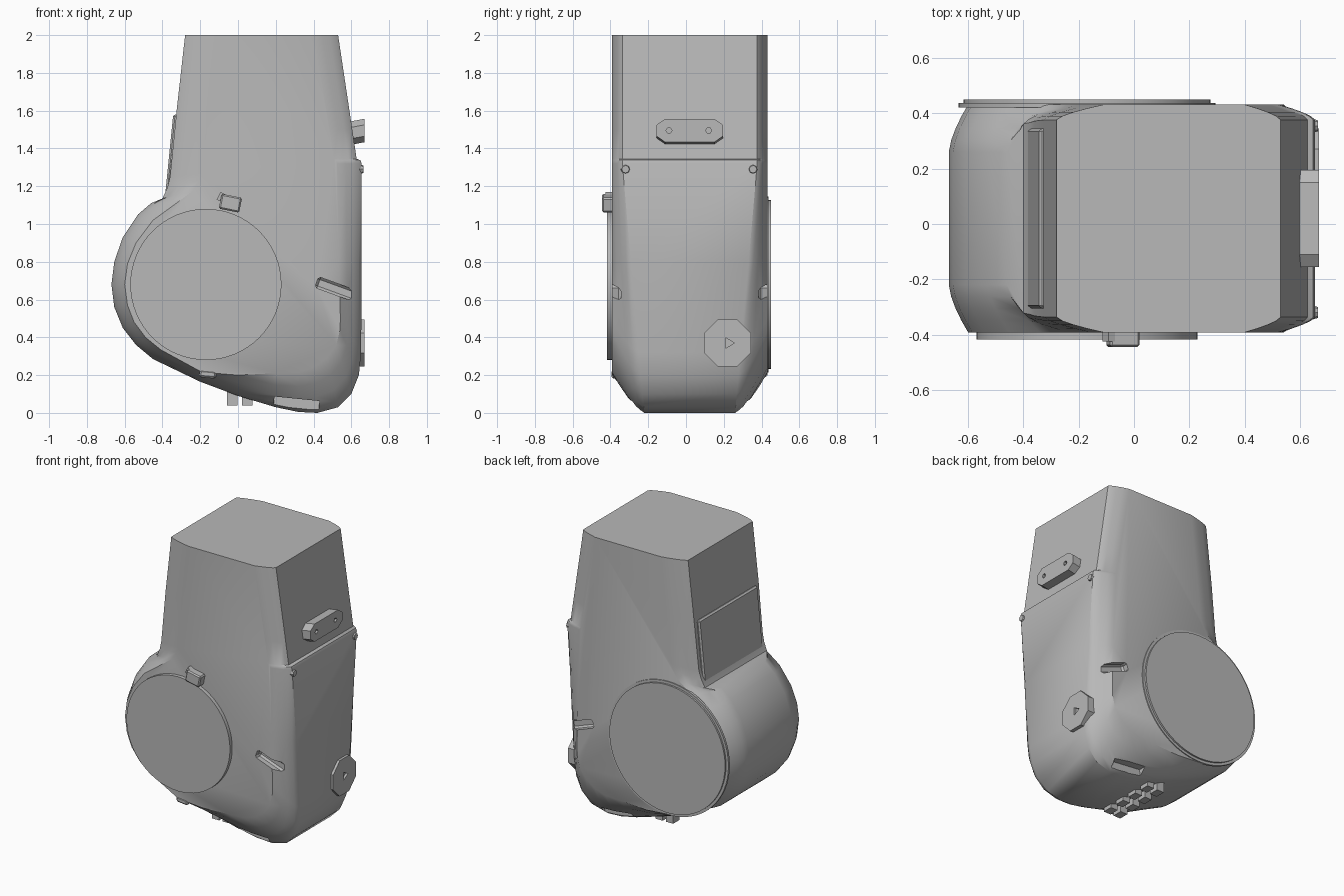
import bpy, bmesh, math
from mathutils import Matrix

if "Cube" in bpy.data.objects:
    bpy.data.objects.remove(bpy.data.objects["Cube"])

grey = bpy.data.materials.new("housing grey")
grey.use_nodes = True
grey.diffuse_color = (0.48, 0.48, 0.48, 1)
grey.node_tree.nodes["Principled BSDF"].inputs["Base Color"].default_value = (0.48, 0.48, 0.48, 1)

MID = 0.02    # middle of the body across y
HALF = 0.412  # half width of the body


def finish(name, bm):
    bmesh.ops.recalc_face_normals(bm, faces=bm.faces)
    mesh = bpy.data.meshes.new(name)
    bm.to_mesh(mesh)
    bm.free()
    mesh.materials.append(grey)
    ob = bpy.data.objects.new(name, mesh)
    bpy.context.collection.objects.link(ob)
    return ob


def box(name, centre, size, tilt=0, bevel=0):
    bm = bmesh.new()
    place = Matrix.Translation(centre) @ Matrix.Rotation(tilt, 4, 'Y') @ Matrix.Diagonal((*size, 1))
    bmesh.ops.create_cube(bm, size=1, matrix=place)
    if bevel:
        bmesh.ops.bevel(bm, geom=bm.edges[:], offset=bevel, segments=1, affect='EDGES')
    return finish(name, bm)


def cylinder(name, centre, radius, depth, axis, sides, tip=None, turn=0):
    bm = bmesh.new()
    spin = Matrix.Rotation(math.pi / 2, 4, 'Y' if axis == 'X' else 'X')
    place = Matrix.Translation(centre) @ spin @ Matrix.Rotation(turn, 4, 'Z')
    bmesh.ops.create_cone(bm, cap_ends=True, segments=sides, radius1=radius,
                          radius2=radius if tip is None else tip, depth=depth, matrix=place)
    return finish(name, bm)


def select(ob):
    bpy.ops.object.select_all(action='DESELECT')
    ob.select_set(True)
    bpy.context.view_layer.objects.active = ob


def cut(ob, cutters):
    select(ob)
    for cutter in cutters:
        mod = ob.modifiers.new("cut", 'BOOLEAN')
        mod.operation, mod.solver, mod.object = 'DIFFERENCE', 'EXACT', cutter
        bpy.ops.object.modifier_apply(modifier=mod.name)
        bpy.data.objects.remove(cutter)


def smooth(ob, angle=35):
    select(ob)
    bpy.ops.object.shade_smooth_by_angle(angle=math.radians(angle))


# Body outline: x, z, then how far the edge moves in toward the side faces
outline = [
    (-.28, 2, .17, 0), (-.325, 1.6, .17, 0), (-.36, 1.25, .17, .02), (-.375, 1.19, .17, .04),
    (-.40, 1.135, .16, .04), (-.46, 1.11, .12, -.01), (-.53, 1.05, .08, -.03),
    (-.61, .93, .07, -.03), (-.655, .8, .07, -.01), (-.67, .68, .07, 0), (-.655, .56, .07, .01),
    (-.61, .45, .06, .03), (-.54, .36, .05, .04), (-.45, .285, .04, .05), (-.2, .165, .01, .05),
    (0, .09, 0, .11), (.2, .03, 0, .18), (.32, .005, 0, .21), (.42, 0, -.02, .24),
    (.53, .03, -.06, .26), (.6, .1, -.08, .26), (.64, .2, -.1, .24), (.652, .32, -.11, .18),
    (.654, .8, -.12, 0), (.655, 1.32, -.13, 0), (.648, 1.338, -.13, 0),
    (.628, 1.345, -.12, 0), (.605, 1.5, -.12, 0), (.53, 2, -.13, 0)]

bm = bmesh.new()
steps = [0, .25, .5, .75, 1]
layers = [(-1, t) for t in reversed(steps)] + [(1, t) for t in steps]
rings = []
for side, t in layers:
    ring = []
    for x, z, dx, dz in outline:
        flat = .24 + (.09 * min(z, 1.3) if x > .5 or z > 1.12 else 0)
        y = flat + (HALF - flat) * t
        pull = t ** 1.5
        ring.append(bm.verts.new((x + dx * pull, MID + side * y, z + dz * pull)))
    rings.append(ring)
count = len(outline)
for a, b in zip(rings, rings[1:]):
    for i in range(count):
        j = (i + 1) % count
        bm.faces.new((a[i], a[j], b[j], b[i]))
bm.faces.new(rings[0])
bm.faces.new(rings[-1])
body = finish("body_housing", bm)

# Slots in both sides and notches along the lower edges
cutters = []
for side in (-1, 1):
    cutters.append(box("slot_cutter", (.52, MID + side * .45, .655), (.22, .17, .06), .35, .012))
    cutters.append(box("notch_cutter", (.31, MID + side * .3, .05), (.24, .07, .05), .1))
cut(body, cutters)
smooth(body)

# Round covers on the front and back of the drum
smooth(cylinder("front_cover", (-.17, -.4, .68), .4, .035, 'Y', 64))
smooth(cylinder("back_cover_rim", (-.17, .43, .68), .465, .016, 'Y', 64))
smooth(cylinder("back_cover", (-.17, .438, .68), .447, .024, 'Y', 64))

# Tab and latch around the front cover
box("front_tab", (-.04, -.415, 1.11), (.11, .06, .08), .2, .008)
box("front_tab_pin", (-.085, -.405, 1.14), (.04, .04, .045), .5)
box("lower_latch", (-.16, -.36, .205), (.09, .07, .04), .1, .01)

# Flat cover plate on the column above the drum
box("column_plate", (-.347, MID, 1.36), (.036, .65, .44), .1, .01)

# Long bracket with two holes
bm = bmesh.new()
quarter = [(.175, .03), (.13, .062)]
loop = (quarter + [(-y, z) for y, z in reversed(quarter)]
        + [(-y, -z) for y, z in quarter] + [(y, -z) for y, z in reversed(quarter)])
face = bm.faces.new([bm.verts.new((.67, .02 + y, 1.495 + z)) for y, z in loop])
back = bmesh.ops.extrude_face_region(bm, geom=[face])["geom"]
for v in back:
    if isinstance(v, bmesh.types.BMVert):
        v.co.x = .59
        v.co.z -= .015
bracket = finish("bracket", bm)
cut(bracket, [cylinder("hole_cutter", (.67, y, 1.495), .016, .04, 'X', 6) for y in (-.09, .12)])

# Screws at the top corners of the panel
for y in (-.32, .355):
    cylinder("panel_screw", (.64, y, 1.29), .034, .05, 'X', 8, tip=.02)

# Eight-sided knob with a triangular mark
knob = cylinder("knob", (.6, .22, .37), .135, .14, 'X', 8, turn=math.pi / 8)
cut(knob, [cylinder("mark_cutter", (.67, .225, .37), .032, .03, 'X', 3)])

# Contact pins under the body
for x in (-.03, .05):
    for row in range(4):
        box("contact_pin", (x, -.17 + row * .12, .085), (.055, .07, .09))
